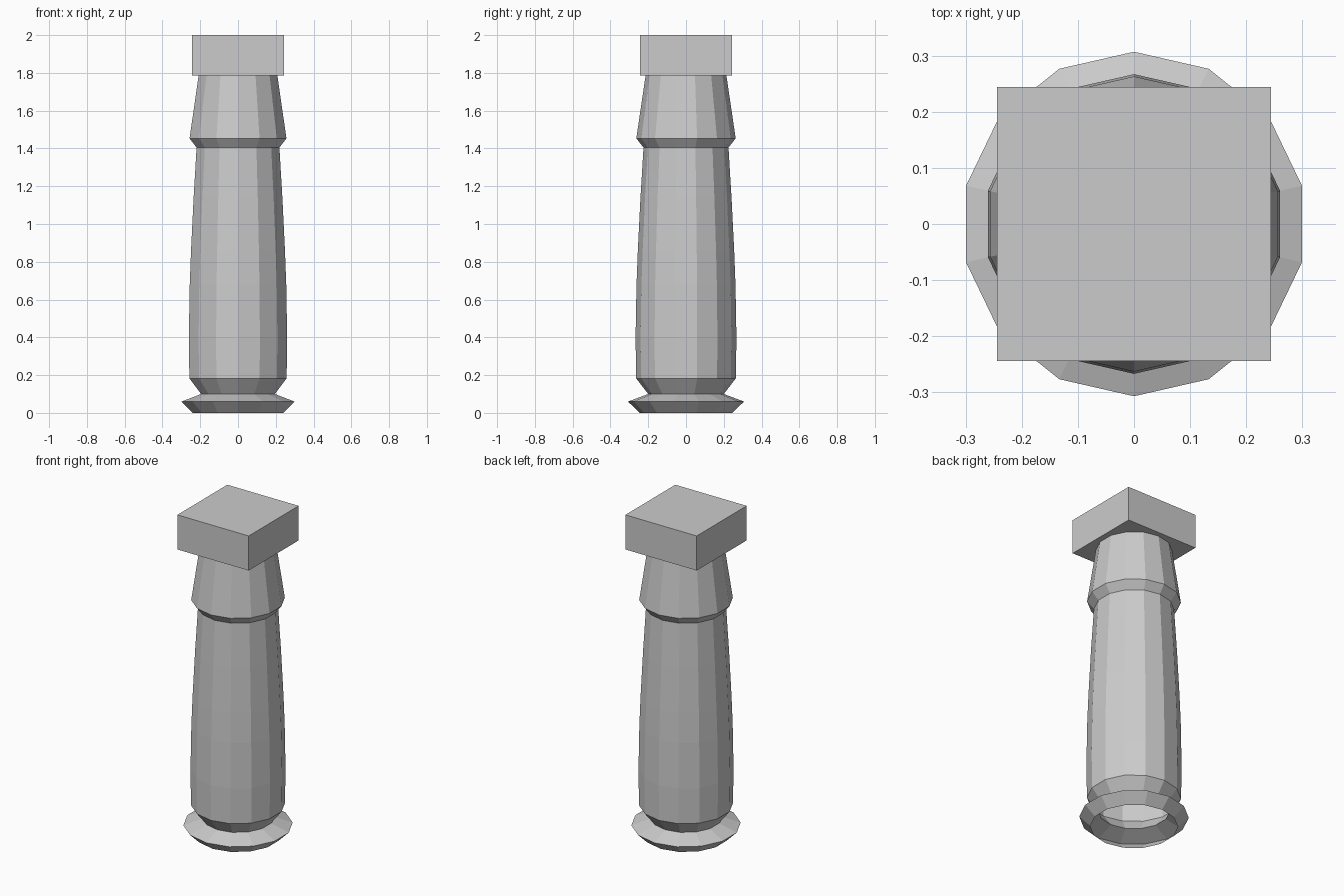
import bpy, bmesh, math

if "Cube" in bpy.data.objects:
    bpy.data.objects.remove(bpy.data.objects["Cube"])

SIDES = 14


def lathe(name, profile):
    """Open faceted tube from (radius, height) pairs."""
    bm = bmesh.new()
    rings = []
    for r, z in profile:
        ring = []
        for i in range(SIDES):
            a = math.pi / 2 + i * math.tau / SIDES
            ring.append(bm.verts.new((r * math.cos(a), r * math.sin(a), z)))
        rings.append(ring)
    for low, high in zip(rings, rings[1:]):
        for i in range(SIDES):
            j = (i + 1) % SIDES
            bm.faces.new((low[i], low[j], high[j], high[i]))
    mesh = bpy.data.meshes.new(name)
    bm.to_mesh(mesh)
    bm.free()
    obj = bpy.data.objects.new(name, mesh)
    bpy.context.collection.objects.link(obj)
    return obj


# Column: flared foot, neck, gently swelling shaft, collar and tapered top; open underneath
lathe("column", [
    (0.246, 0.0), (0.307, 0.06), (0.2, 0.10),
    (0.264, 0.183), (0.267, 0.40), (0.262, 0.68), (0.255, 0.86),
    (0.248, 1.0), (0.241, 1.14), (0.233, 1.27), (0.225, 1.405),
    (0.263, 1.453), (0.214, 1.786),
])

# Square capital block
bpy.ops.mesh.primitive_cube_add(size=1, location=(0, 0, 1.893))
cap = bpy.context.object
cap.name = "capital_block"
cap.scale = (0.488, 0.488, 0.214)
